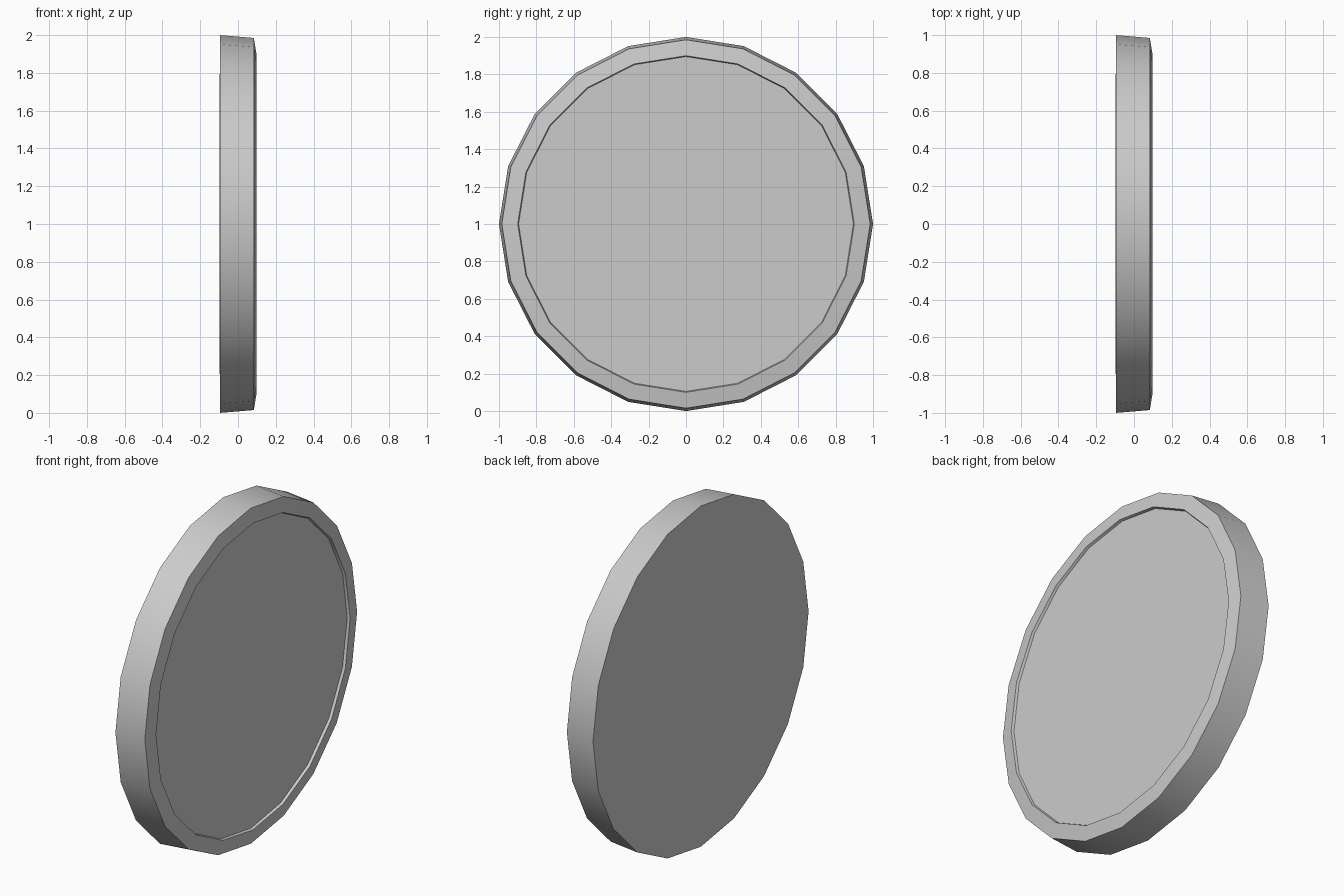
import bpy, bmesh
from math import sin, cos, pi

if "Cube" in bpy.data.objects:
    bpy.data.objects.remove(bpy.data.objects["Cube"])

SIDES = 20

# Profile of (x, radius) from the back centre to the recessed front panel centre
profile = [(-0.099, 0.0), (-0.096, 1.0), (0.084, 0.985),
           (0.098, 0.90), (0.083, 0.895), (0.083, 0.0)]

bm = bmesh.new()


def ring(x, r):
    if r == 0:
        return [bm.verts.new((x, 0, 1))] * SIDES
    return [bm.verts.new((x, r * sin(2 * pi * i / SIDES), 1 + r * cos(2 * pi * i / SIDES)))
            for i in range(SIDES)]


# Spin the profile around the x axis
rings = [ring(x, r) for x, r in profile]
for a, b in zip(rings, rings[1:]):
    for i in range(SIDES):
        j = (i + 1) % SIDES
        corners = list(dict.fromkeys((a[i], a[j], b[j], b[i])))
        bm.faces.new(corners)
bmesh.ops.recalc_face_normals(bm, faces=bm.faces)

mesh = bpy.data.meshes.new("round_disc")
bm.to_mesh(mesh)
bm.free()
disc = bpy.data.objects.new("round_disc", mesh)
bpy.context.collection.objects.link(disc)

# Smooth side wall with crisp rims; the rim-to-bevel break stays sharp
bpy.context.view_layer.objects.active = disc
disc.select_set(True)
bpy.ops.object.shade_smooth_by_angle(angle=0.52)
